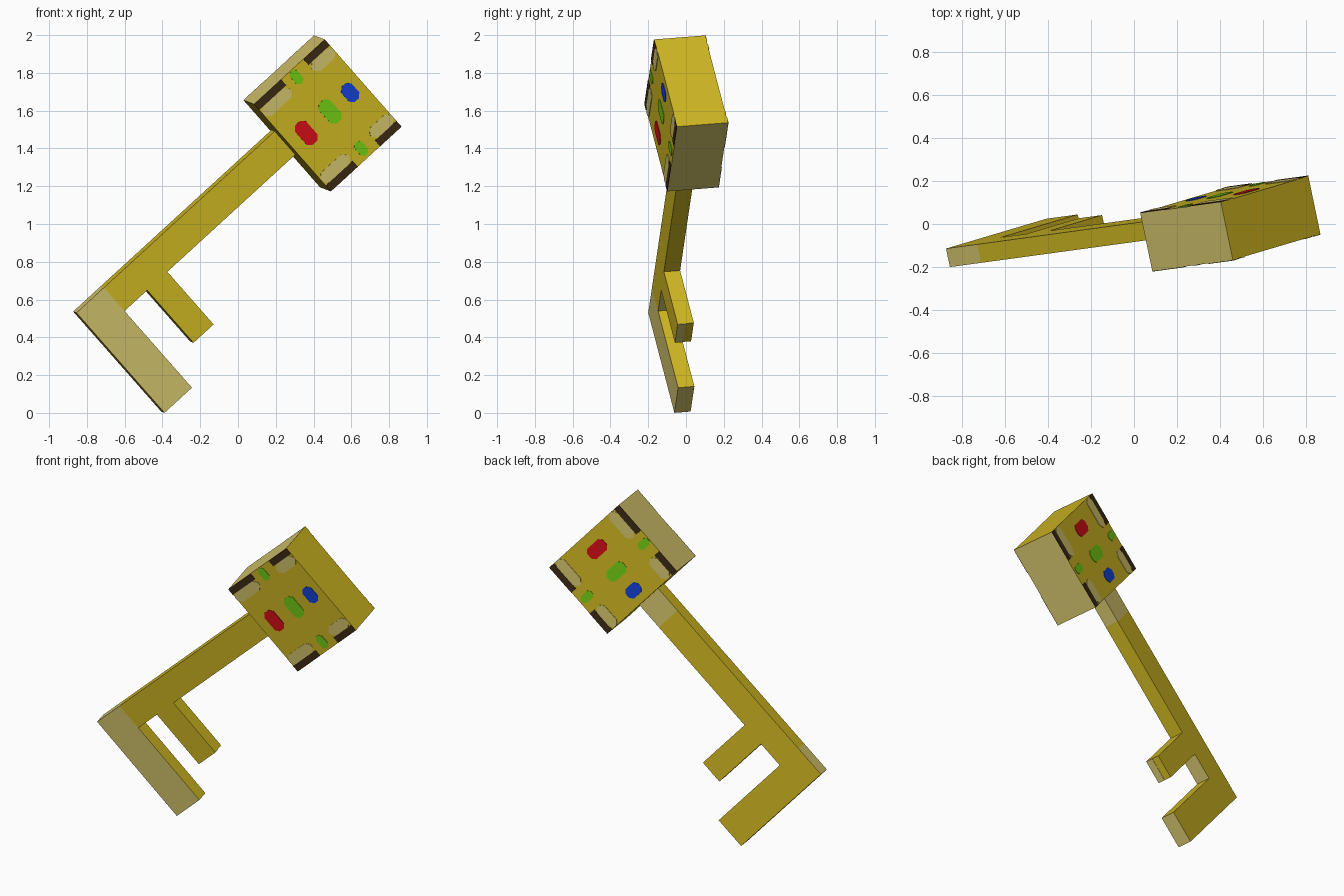
import bpy, bmesh
from mathutils import Vector, Matrix

if "Cube" in bpy.data.objects:
    bpy.data.objects.remove(bpy.data.objects["Cube"])


# Colours
def srgb(r, g, b):
    lin = lambda c: (c / 12.92) if c <= 0.04045 else ((c + 0.055) / 1.055) ** 2.4
    return (lin(r / 255), lin(g / 255), lin(b / 255), 1)


def material(name, rgb):
    m = bpy.data.materials.new(name)
    m.diffuse_color = srgb(*rgb)
    m.use_nodes = True
    m.node_tree.nodes["Principled BSDF"].inputs["Base Color"].default_value = m.diffuse_color
    return m


gold = material("gold", (208, 184, 34))
tan = material("pale gold", (212, 196, 108))
brown = material("dark brown", (60, 42, 20))
red = material("red", (212, 15, 22))
green = material("green", (115, 205, 20))
blue = material("blue", (20, 65, 215))

# Tilted key frame: u along the shaft, v along the teeth, w through the thickness
u = Vector((0.734, 0.100, 0.672)).normalized()
v = Vector((0.651, 0.193, -0.734))
v = (v - u * v.dot(u)).normalized()
w = u.cross(v)
FRAME = Matrix.Translation((-0.855, -0.20, 0.53)) @ Matrix((u, v, w)).transposed().to_4x4()


def prism(name, outline, w0, w1, mats, cuts=(), rule=None):
    """Extrude a (u, v) outline from w0 to w1, cut across u, colour by rule."""
    bm = bmesh.new()
    base = bm.faces.new([bm.verts.new((a, b, w0)) for a, b in outline])
    top = bmesh.ops.extrude_face_region(bm, geom=[base])["geom"]
    bmesh.ops.translate(bm, vec=(0, 0, w1 - w0),
                        verts=[g for g in top if isinstance(g, bmesh.types.BMVert)])
    for c in cuts:
        bmesh.ops.bisect_plane(bm, geom=bm.verts[:] + bm.edges[:] + bm.faces[:],
                               dist=1e-5, plane_co=(c, 0, 0), plane_no=(1, 0, 0))
    bmesh.ops.recalc_face_normals(bm, faces=bm.faces[:])
    bm.normal_update()
    if rule:
        for f in bm.faces:
            f.material_index = rule(f.calc_center_median(), f.normal)
    me = bpy.data.meshes.new(name)
    bm.to_mesh(me)
    bm.free()
    for m in mats:
        me.materials.append(m)
    ob = bpy.data.objects.new(name, me)
    bpy.context.collection.objects.link(ob)
    ob.matrix_world = FRAME
    return ob


def rect(u0, u1, v0, v1, c=0):
    """Rectangle outline, with corners cut by c."""
    if not c:
        return [(u0, v0), (u1, v0), (u1, v1), (u0, v1)]
    return [(u0 + c, v0), (u1 - c, v0), (u1, v0 + c), (u1, v1 - c),
            (u1 - c, v1), (u0 + c, v1), (u0, v1 - c), (u0, v0 + c)]


# Shaft with two teeth, pale at the tip in front and near the head behind
END, NEAR, WIDE, THICK, HEAD = 0.198, 1.26, 0.168, 0.088, 1.43


def shaft_rule(c, n):
    if n.z < -0.9:
        return int(c.x < END)
    if n.z > 0.9:
        return int(c.x > NEAR)
    if n.y < -0.9:
        return int(c.x < END)
    if n.y > 0.9:
        gap = END < c.x < 0.365 and c.y < 0.2
        return int(gap or c.y > 0.7 or c.x > NEAR)
    return 0


prism("shaft_and_teeth",
      [(0, 0), (HEAD, 0), (HEAD, WIDE), (0.507, WIDE), (0.507, 0.544), (0.362, 0.544),
       (0.362, WIDE), (END, WIDE), (END, 0.719), (0, 0.719)],
      0, THICK, (gold, tan), (END, NEAR), shaft_rule)
prism("short_tooth_tip", rect(0.362, 0.507, 0.544, 0.546), 0, THICK / 2, (tan,))

# Head block, pale on its two long sides
L, H, T0, W0, W1 = 0.51, 0.627, -0.208, -0.124, 0.151
prism("head", rect(HEAD, HEAD + L, T0, T0 + H), W0, W1, (gold, tan),
      rule=lambda c, n: int(abs(n.y) > 0.9))

# Painted marks: name, colour, s range, t range, corner cut (s, t from the head corner)
marks = [
    ("red_gem", red, 0.067, 0.147, 0.235, 0.375, 0.022),
    ("green_gem", green, 0.238, 0.318, 0.235, 0.378, 0.022),
    ("blue_gem", blue, 0.388, 0.462, 0.25, 0.358, 0.022),
    ("upper_green_gem", green, 0.24, 0.29, 0.005, 0.09, 0.016),
    ("lower_green_gem", green, 0.246, 0.298, 0.523, 0.61, 0.016),
]
for side, flip in (("upper", False), ("lower", True)):
    for end, s0, s1 in (("near", 0.0, 0.195), ("far", 0.355, L)):
        for kind, mat, t0, t1, c in (("band", brown, 0.0, 0.042, 0),
                                     ("band_edge", tan, 0.042, 0.11, 0.025)):
            if flip:
                t0, t1 = H - t1, H - t0
            marks.append((f"{side}_{end}_{kind}", mat, s0, s1, t0, t1, c))

# Same marks on both faces, reversed along the shaft on the back
for name, mat, s0, s1, t0, t1, c in marks:
    v0, v1 = T0 + t0, T0 + t1
    prism("front_" + name, rect(HEAD + s0, HEAD + s1, v0, v1, c), W0 - 0.003, W0, (mat,))
    prism("back_" + name, rect(HEAD + L - s1, HEAD + L - s0, v0, v1, c), W1, W1 + 0.003, (mat,))
